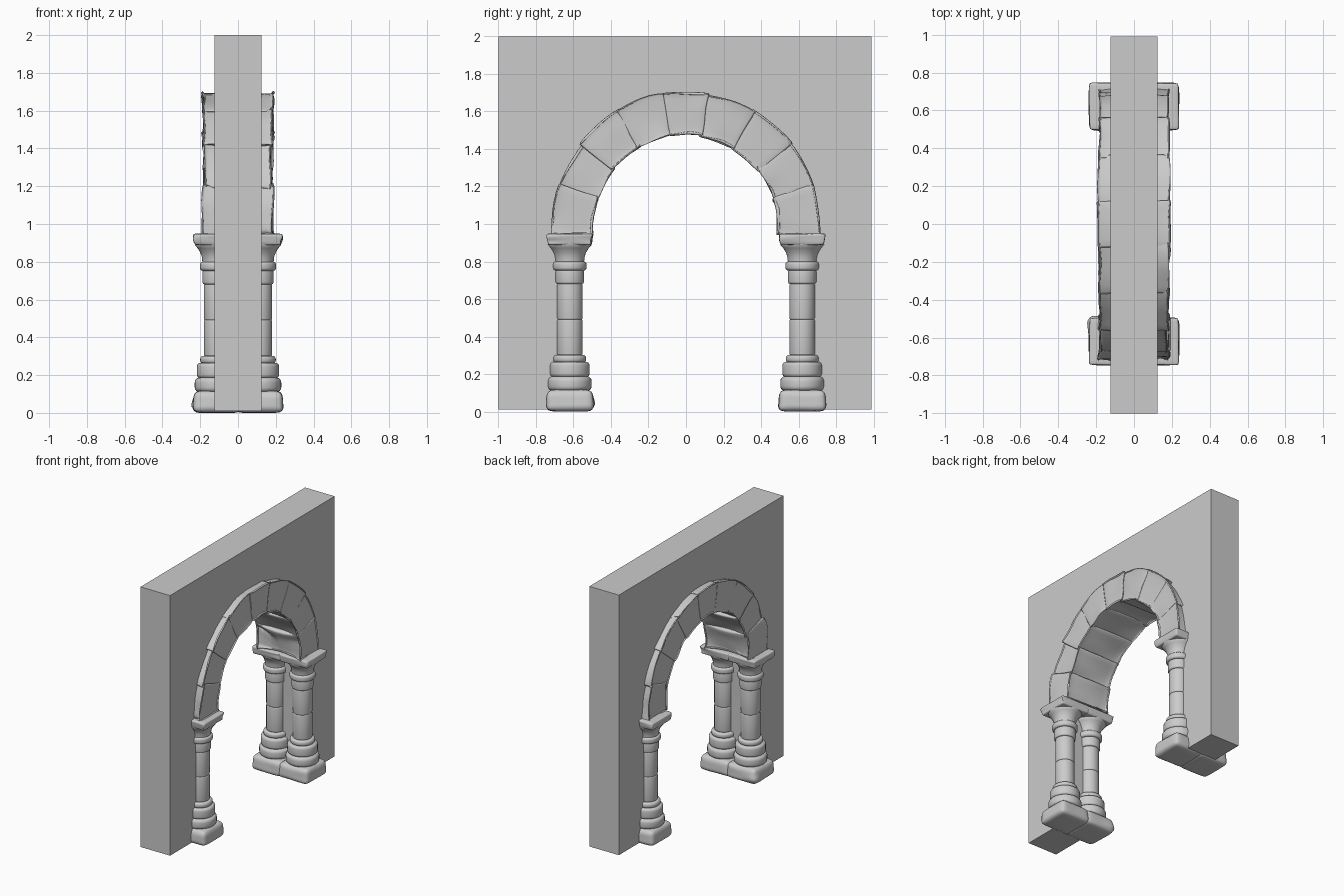
import bpy, bmesh, math, random
from mathutils import Vector

random.seed(4)
if "Cube" in bpy.data.objects:
    bpy.data.objects.remove(bpy.data.objects["Cube"])

stone = bpy.data.materials.new("grey stone")
stone.use_nodes = True
GREY = (0.6, 0.6, 0.6, 1)
stone.diffuse_color = GREY
stone.node_tree.nodes["Principled BSDF"].inputs["Base Color"].default_value = GREY


def finish(bm, name, smooth_angle=None, subdiv=0):
    bmesh.ops.recalc_face_normals(bm, faces=bm.faces)
    mesh = bpy.data.meshes.new(name)
    bm.to_mesh(mesh)
    bm.free()
    mesh.materials.append(stone)
    ob = bpy.data.objects.new(name, mesh)
    bpy.context.collection.objects.link(ob)
    if smooth_angle:
        bpy.ops.object.select_all(action='DESELECT')
        ob.select_set(True)
        bpy.context.view_layer.objects.active = ob
        bpy.ops.object.shade_smooth_by_angle(angle=math.radians(smooth_angle))
    if subdiv:
        ob.modifiers.new("soften", 'SUBSURF').levels = subdiv
        ob.modifiers["soften"].render_levels = subdiv
    return ob


def worn_block(name, place, bevel, jitter):
    """Rounded, slightly uneven block; place maps unit cube (-1..1) to space."""
    bm = bmesh.new()
    bmesh.ops.create_cube(bm, size=2)
    bmesh.ops.subdivide_edges(bm, edges=bm.edges[:], cuts=2, use_grid_fill=True)
    rims = [e for e in bm.edges if e.calc_face_angle(0) > 1]
    for v in bm.verts:
        v.co = place(*v.co) + Vector([random.uniform(-jitter, jitter) for _ in range(3)])
    bmesh.ops.bevel(bm, geom=rims, offset=bevel, segments=2, profile=0.5,
                    affect='EDGES', clamp_overlap=True)
    return finish(bm, name, 180, 1)


def lathe(name, profile, x, y, steps=32):
    """Turned solid around a vertical axis."""
    bm = bmesh.new()
    rings = []
    for r, z in profile:
        rings.append([bm.verts.new((x + r * math.cos(math.tau * i / steps),
                                    y + r * math.sin(math.tau * i / steps), z))
                      for i in range(steps)])
    for a, b in zip(rings, rings[1:]):
        for i in range(steps):
            j = (i + 1) % steps
            bm.faces.new((a[i], a[j], b[j], b[i]))
    bm.faces.new(rings[0])
    bm.faces.new(rings[-1])
    return finish(bm, name, 50)


def drum(z0, z1, r, c):
    """Profile of a drum with rounded rims."""
    arc = [math.pi / 2 * k / 4 for k in range(5)]
    low = [(r - c + c * math.sin(a), z0 + c - c * math.cos(a)) for a in arc]
    top = [(r - c + c * math.cos(a), z1 - c + c * math.sin(a)) for a in arc]
    return low + top


# Wall with an arched opening, its jamb hidden behind the columns
SPRING, JAMB = 0.98, 0.61
outline = [(-JAMB, 0.01), (-1, 0.01), (-1, 2), (0.99, 2), (0.99, 0.01), (JAMB, 0.01)]
outline += [(JAMB * math.cos(math.pi * k / 32), SPRING + JAMB * math.sin(math.pi * k / 32))
            for k in range(33)]
bm = bmesh.new()
panel = bm.faces.new([bm.verts.new((-0.125, y, z)) for y, z in outline])
side = bmesh.ops.extrude_face_region(bm, geom=[panel])
bmesh.ops.translate(bm, vec=(0.25, 0, 0),
                    verts=[g for g in side["geom"] if isinstance(g, bmesh.types.BMVert)])
finish(bm, "wall", 25)

# Paired columns on each side of the opening
rings = [(0.11, 0.187, 0.117, 0.025), (0.183, 0.265, 0.106, 0.02),
         (0.26, 0.302, 0.088, 0.017), (0.3, 0.492, 0.068, 0.008),
         (0.49, 0.682, 0.068, 0.008), (0.68, 0.757, 0.076, 0.012),
         (0.752, 0.8, 0.09, 0.016)]
shaft = [p for ring in rings for p in drum(*ring)]
shaft += [(0.077, 0.8), (0.079, 0.825), (0.088, 0.85), (0.102, 0.872),
          (0.116, 0.888), (0.116, 0.9)]


def slab(cx, cy, z0, z1, half, flare):
    def place(u, v, w):
        h = half + flare * w
        return Vector((cx + u * h, cy + v * h, (z0 + z1) / 2 + w * (z1 - z0) / 2))
    return place


for sx, xname in ((1, "left"), (-1, "right")):
    for sy, yname in ((1, "back"), (-1, "front")):
        tag = f"{yname}_{xname}"
        cx, cy = 0.112 * sx, 0.62 * sy
        worn_block("plinth_" + tag, slab(cx, cy, 0, 0.117, 0.126, -0.003), 0.028, 0.002)
        lathe("column_" + tag, shaft, cx, cy)
        worn_block("capital_slab_" + tag, slab(cx, cy, 0.888, 0.949, 0.121, 0.004), 0.01, 0.002)


# Arch of nine wedge stones running through the wall
def wedge(start, end):
    mid, half = math.radians((start + end) / 2), math.radians((end - start) / 2) - 0.002
    inner, outer = 0.505 + random.uniform(-0.01, 0.006), 0.708 + random.uniform(-0.006, 0.01)
    depth = 0.176 + random.uniform(-0.008, 0.01)

    def place(u, v, w):
        a = mid + v * half
        r = (inner + outer) / 2 + w * (outer - inner) / 2
        return Vector((u * depth, r * math.cos(a), SPRING + r * math.sin(a)))
    return place


cuts = [21 * k - 3 for k in range(5)]
cuts += [180 - c for c in reversed(cuts)]
for n, (start, end) in enumerate(zip(cuts, cuts[1:])):
    name = "keystone" if n == 4 else f"arch_stone_{n + 1}"
    worn_block(name, wedge(start, end), 0.022, 0.004)
